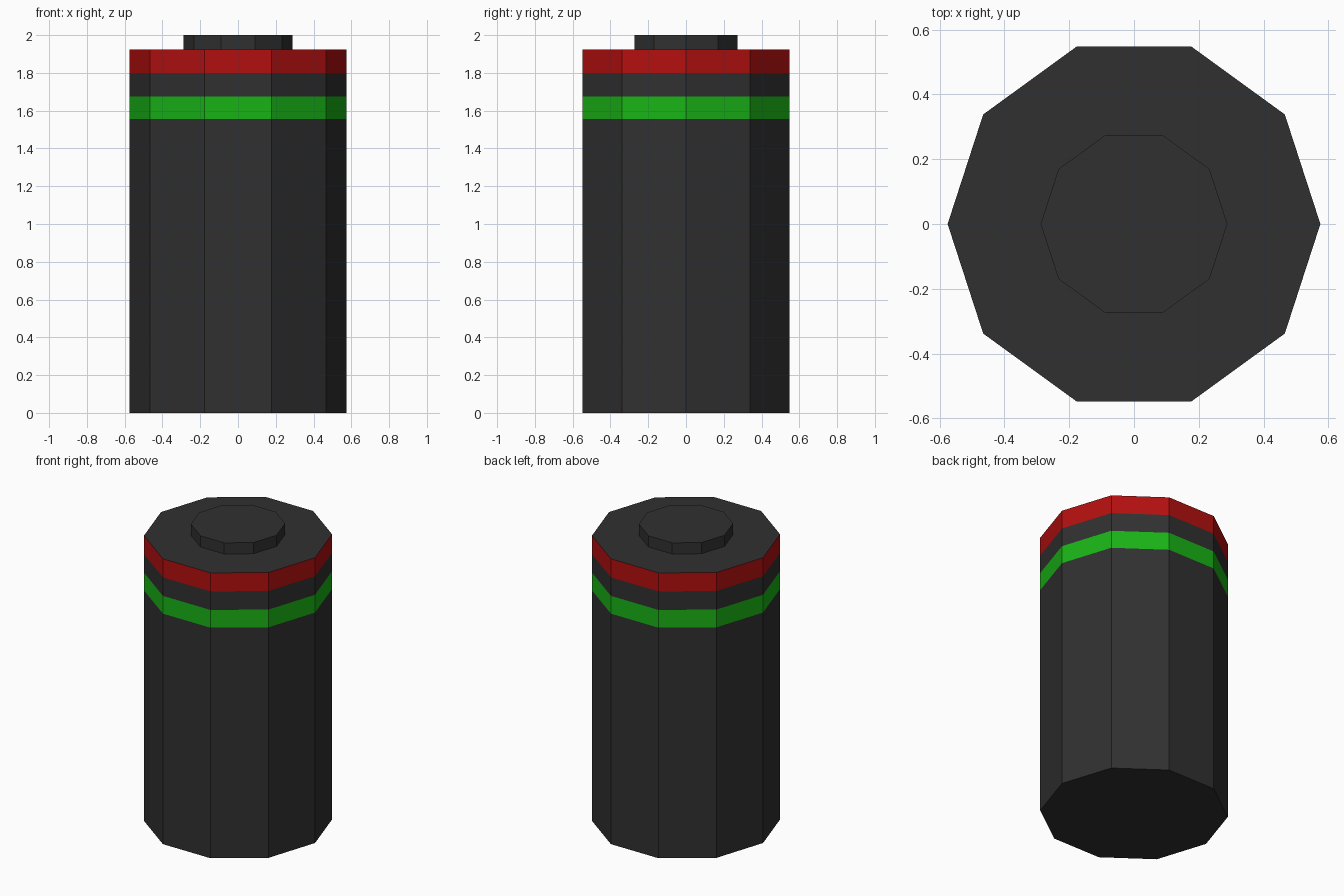
import bpy, bmesh
from math import cos, sin, tau

if "Cube" in bpy.data.objects:
    bpy.data.objects.remove(bpy.data.objects["Cube"])

SIDES = 10


def material(name, rgb):
    m = bpy.data.materials.new(name)
    m.diffuse_color = (*rgb, 1)
    m.use_nodes = True
    m.node_tree.nodes["Principled BSDF"].inputs["Base Color"].default_value = m.diffuse_color
    return m


dark = material("dark_casing", (0.03, 0.03, 0.03))
red = material("red_band", (0.45, 0.005, 0.005))
green = material("green_band", (0.01, 0.45, 0.008))
MATS = [dark, red, green]


def lathe(name, profile, slots):
    """Ten-sided solid from (radius, z) rings; slots = material per band."""
    bm = bmesh.new()
    rings = [[bm.verts.new((r * cos(tau * i / SIDES), r * sin(tau * i / SIDES), z))
              for i in range(SIDES)] for r, z in profile]
    for lower, upper, slot in zip(rings, rings[1:], slots):
        for i in range(SIDES):
            j = (i + 1) % SIDES
            bm.faces.new((lower[i], lower[j], upper[j], upper[i])).material_index = slot
    bm.faces.new(rings[0][::-1])
    bm.faces.new(rings[-1])
    mesh = bpy.data.meshes.new(name)
    bm.to_mesh(mesh)
    bm.free()
    for m in MATS:
        mesh.materials.append(m)
    obj = bpy.data.objects.new(name, mesh)
    bpy.context.collection.objects.link(obj)


# Cell casing with coloured bands, shoulder and raised contact in one profile
R, r = 0.575, 0.288
lathe("battery_cell",
      [(R, 0), (R, 1.555), (R, 1.675), (R, 1.8), (R, 1.925), (r, 1.925), (r, 2.0)],
      [0, 2, 0, 1, 0, 0])
